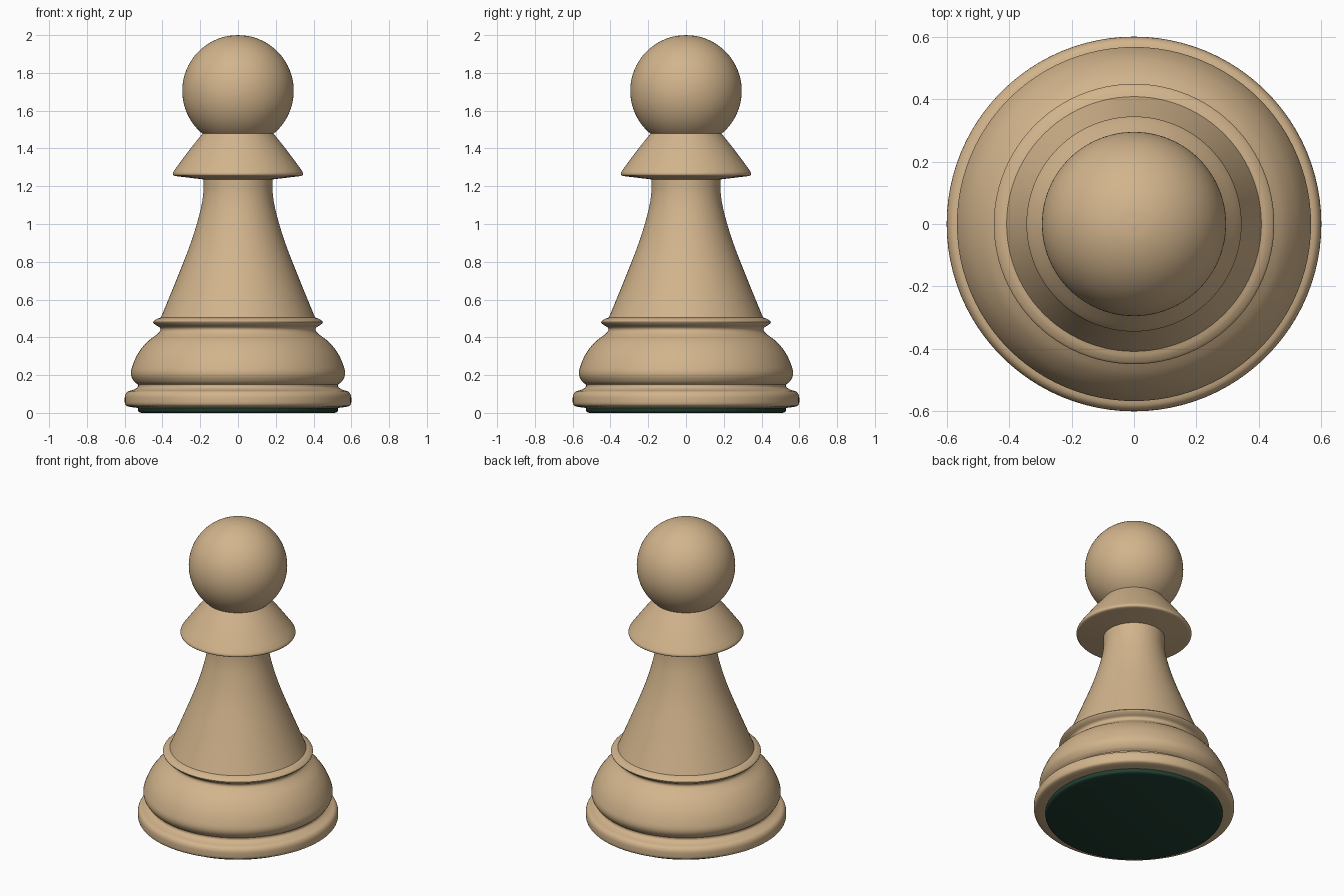
import bpy, bmesh
from math import radians, sin, cos, pi
from mathutils import Vector

if "Cube" in bpy.data.objects:
    bpy.data.objects.remove(bpy.data.objects["Cube"])

SEGMENTS = 96


def material(name, rgb):
    m = bpy.data.materials.new(name)
    m.diffuse_color = (*rgb, 1)
    m.use_nodes = True
    m.node_tree.nodes["Principled BSDF"].inputs["Base Color"].default_value = m.diffuse_color
    return m


wood = material("wood", (0.645, 0.456, 0.262))
felt = material("felt", (0.015, 0.05, 0.032))


def smooth_curve(points, steps=5):
    """Catmull-Rom curve through a run of (radius, height) points."""
    p = [Vector(q) for q in points]
    p = [2 * p[0] - p[1]] + p + [2 * p[-1] - p[-2]]
    out = []
    for a, b, c, d in zip(p, p[1:], p[2:], p[3:]):
        for i in range(steps):
            t = i / steps
            out.append(0.5 * (2 * b + (c - a) * t + (2 * a - 5 * b + 4 * c - d) * t**2
                              + (3 * b - a - 3 * c + d) * t**3))
    return out + [p[-2]]


def lathe(name, runs, mat):
    """Turn profile runs (top to bottom) around z; runs join with a crisp edge."""
    profile = [(0, runs[0][0][1])]
    for run in runs:
        profile += smooth_curve(run) if len(run) > 2 else run
    profile.append((0, runs[-1][-1][1]))
    bm = bmesh.new()
    verts = [bm.verts.new((r, 0, z)) for r, z in profile]
    edges = [bm.edges.new(e) for e in zip(verts, verts[1:])]
    bmesh.ops.spin(bm, geom=verts + edges, cent=(0, 0, 0), axis=(0, 0, 1),
                   angle=2 * pi, steps=SEGMENTS, use_duplicate=False)
    bmesh.ops.remove_doubles(bm, verts=bm.verts, dist=0.0003)
    bmesh.ops.recalc_face_normals(bm, faces=bm.faces)
    mesh = bpy.data.meshes.new(name)
    bm.to_mesh(mesh)
    bm.free()
    mesh.materials.append(mat)
    obj = bpy.data.objects.new(name, mesh)
    bpy.context.collection.objects.link(obj)
    bpy.context.view_layer.objects.active = obj
    obj.select_set(True)
    bpy.ops.object.shade_smooth_by_angle(angle=radians(35))
    obj.select_set(False)
    return obj


# Body: collar, waisted stem, ring, swelling base and foot
lathe("body", [
    [(0.187, 1.48), (0.255, 1.395), (0.333, 1.29)],
    [(0.333, 1.29), (0.344, 1.27), (0.338, 1.256), (0.30, 1.25)],
    [(0.30, 1.25), (0.183, 1.236)],
    [(0.183, 1.236), (0.184, 1.16), (0.202, 1.06), (0.25, 0.90), (0.328, 0.70), (0.408, 0.505)],
    [(0.408, 0.505), (0.43, 0.497), (0.449, 0.481), (0.435, 0.465), (0.415, 0.452),
     (0.412, 0.435), (0.43, 0.415), (0.485, 0.372), (0.532, 0.31), (0.562, 0.24),
     (0.566, 0.20), (0.55, 0.167), (0.53, 0.15)],
    [(0.53, 0.15), (0.533, 0.135), (0.555, 0.122), (0.583, 0.113), (0.597, 0.095),
     (0.60, 0.07), (0.597, 0.045), (0.58, 0.034), (0.53, 0.026)],
], wood)

# Ball head
R, CZ = 0.295, 1.705
lathe("head", [[(R * sin(pi * i / 16), CZ + R * cos(pi * i / 16)) for i in range(17)]], wood)

# Felt pad under the foot
lathe("felt_pad", [[(0.53, 0.028), (0.53, 0.015)],
                   [(0.53, 0.015), (0.525, 0.005), (0.512, 0.0)]], felt)
